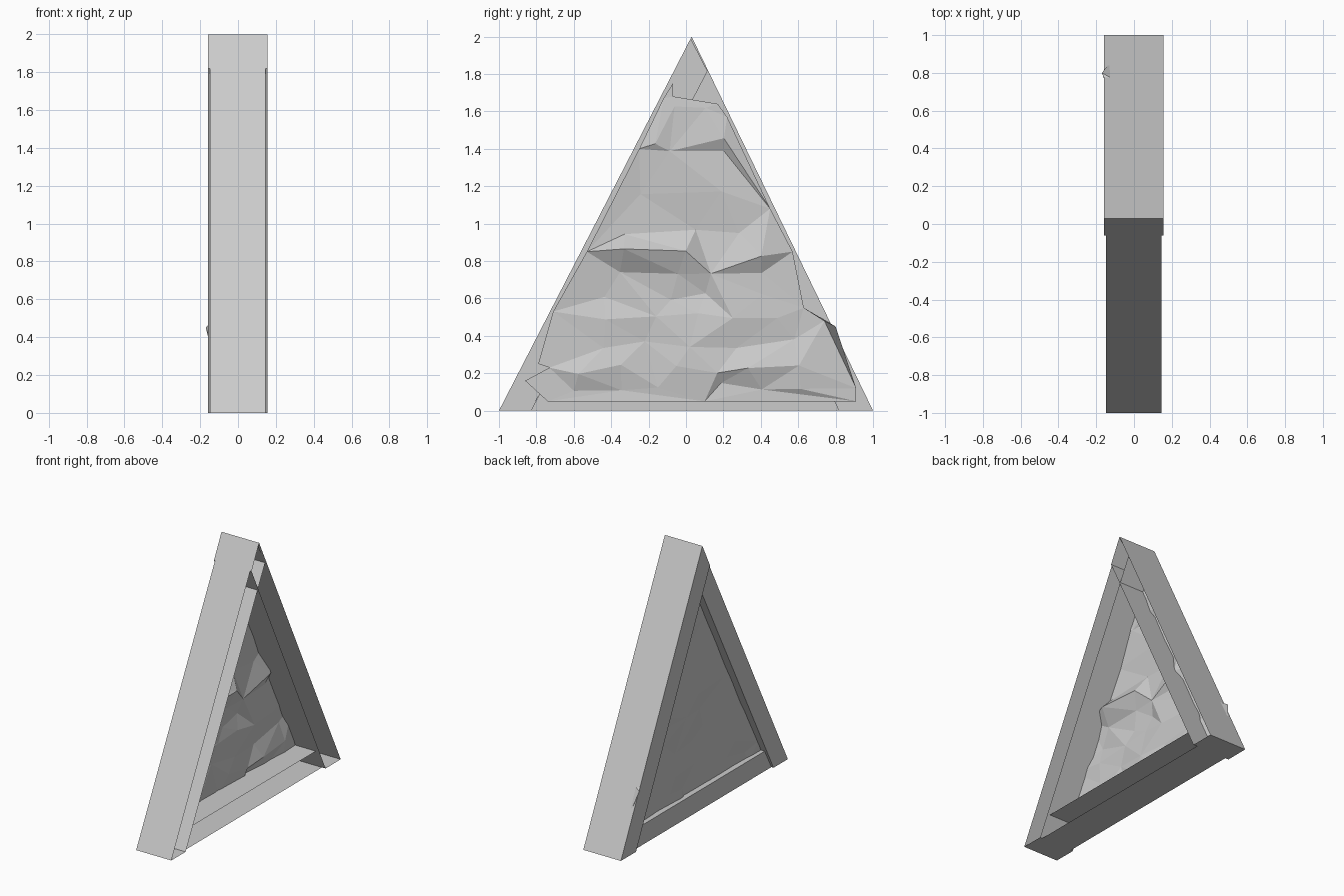
import bpy
import bmesh
import random
from mathutils import Vector
from mathutils.geometry import delaunay_2d_cdt

random.seed(4)

cube = bpy.data.objects.get("Cube")
if cube:
    bpy.data.objects.remove(cube, do_unlink=True)

# One plain grey for everything
GREY = (0.6, 0.6, 0.6, 1.0)
stone = bpy.data.materials.new("plain_grey")
stone.use_nodes = True
stone.diffuse_color = GREY
stone.node_tree.nodes["Principled BSDF"].inputs["Base Color"].default_value = GREY


def finish(name, bm):
    """Turn a bmesh into a named, flat shaded object."""
    bmesh.ops.recalc_face_normals(bm, faces=bm.faces[:])
    mesh = bpy.data.meshes.new(name)
    bm.to_mesh(mesh)
    bm.free()
    mesh.materials.append(stone)
    obj = bpy.data.objects.new(name, mesh)
    bpy.context.collection.objects.link(obj)
    return obj


def channel(name, profile, x_back, x_open):
    """Hollow beam: a (y, z) profile swept along x, closed at x_back only."""
    bm = bmesh.new()
    back = [bm.verts.new((x_back, y, z)) for y, z in profile]
    rim = [bm.verts.new((x_open, y, z)) for y, z in profile]
    bm.faces.new(back)
    for i in range(len(profile)):
        j = (i + 1) % len(profile)
        bm.faces.new((back[i], back[j], rim[j], rim[i]))
    return finish(name, bm)


# Triangular frame: two leaning channels with a narrower one between their feet
channel("front_beam", [(-1, 0), (0.025, 1.99), (0.115, 1.815), (-0.83, 0)], -0.148, 0.145)
channel("back_beam", [(1, 0), (0.03, 2), (-0.06, 1.82), (0.82, 0)], -0.158, 0.155)
channel("bottom_beam", [(-0.83, 0), (0.82, 0), (0.75, 0.15), (-0.75, 0.15)], -0.13, 0.125)

# Ragged outline of the rock panel, in (y, z)
outline = [(-0.74, 0.05), (0.1, 0.05), (0.91, 0.05), (0.91, 0.12), (0.74, 0.48),
           (0.63, 0.55), (0.57, 0.85), (0.45, 1.08), (0.22, 1.57), (0.17, 1.64),
           (-0.07, 1.68), (-0.07, 1.75), (-0.12, 1.67), (-0.25, 1.4), (-0.53, 0.85),
           (-0.71, 0.53), (-0.79, 0.25), (-0.73, 0.23), (-0.86, 0.16)]

# Height of each row of facets with its depth, making ledges and overhangs
ledges = [(0.13, -0.06), (0.22, -0.03), (0.36, -0.06), (0.5, -0.045), (0.62, -0.075),
          (0.75, -0.06), (0.85, -0.01), (0.96, -0.07), (1.16, -0.07), (1.36, -0.07),
          (1.44, -0.03), (1.6, -0.05)]
points = [Vector(p) for p in outline]
for z, depth in ledges:
    half = 0.72 - z * 0.4
    count = max(2, round(half * 9))
    for k in range(count):
        y = half * (2 * k / (count - 1) - 1) * 0.88 + 0.02
        points.append(Vector((y + random.uniform(-0.06, 0.06),
                              z + random.uniform(-0.03, 0.03))))

flat, _, tris, *_ = delaunay_2d_cdt(points, [], [list(range(len(outline)))], 1, 0.0001)

bm = bmesh.new()
sheet = [bm.verts.new((0, p.x, p.y)) for p in flat]
for tri in tris:
    bm.faces.new([sheet[i] for i in tri])
bmesh.ops.delete(bm, geom=[v for v in bm.verts if not v.link_faces], context='VERTS')

# Thicken the sheet into a panel with a rugged and a calmer side
rugged = bm.verts[:]
rims = {v for v in rugged if v.is_boundary}
result = bmesh.ops.extrude_face_region(bm, geom=bm.faces[:], use_keep_orig=True)
calm = [g for g in result["geom"] if isinstance(g, bmesh.types.BMVert)]
for v in rugged:
    depth = min(ledges, key=lambda row: abs(row[0] - v.co.z))[1]
    v.co.x = -0.06 if v in rims else depth + random.uniform(-0.012, 0.018)
for v in calm:
    v.co.x = -0.092 + random.uniform(-0.008, 0.008)

# One sharp spike breaks out at the lower back corner
spike = min(calm, key=lambda v: (v.co.yz - Vector((0.74, 0.48))).length)
spike.co = (-0.17, 0.8, 0.45)
finish("rock_panel", bm)
